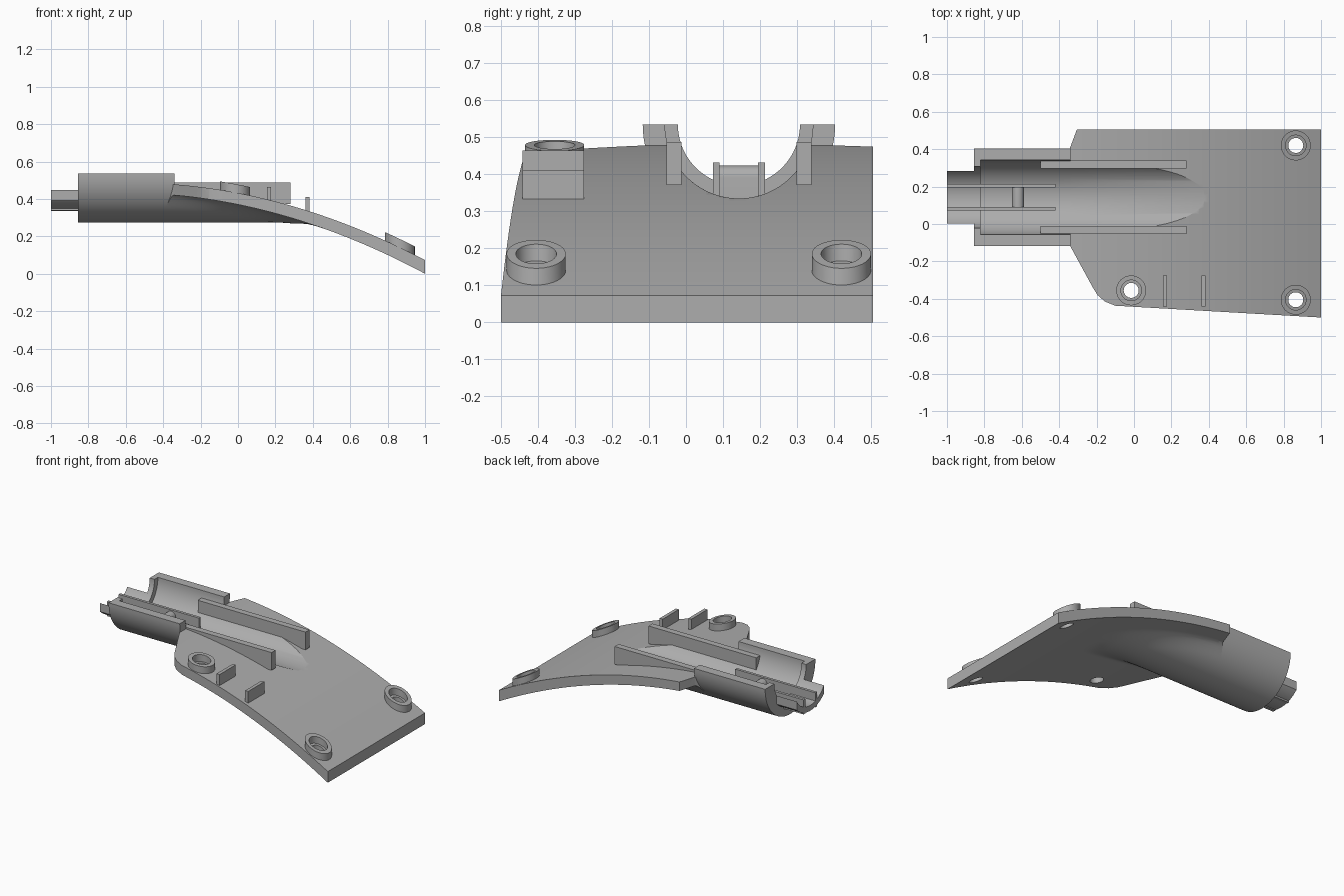
import bpy, bmesh
from math import sin, cos, asin, sqrt, pi

cube = bpy.data.objects.get("Cube")
if cube:
    bpy.data.objects.remove(cube, do_unlink=True)

grey = bpy.data.materials.new("plain grey")
grey.use_nodes = True
grey.diffuse_color = (0.42, 0.42, 0.42, 1)
grey.node_tree.nodes["Principled BSDF"].inputs["Base Color"].default_value = grey.diffuse_color

AXIS_Y, AXIS_Z = 0.143, 0.535      # tube axis, running along x
BORE, OUTER = 0.2, 0.26


def loft(name, rings, cyclic=False):
    """Skin equal-length closed sections, capping the ends unless cyclic."""
    bm = bmesh.new()
    loops = [[bm.verts.new(p) for p in ring] for ring in rings]
    n = len(loops[0])
    pairs = list(zip(loops, loops[1:])) + ([(loops[-1], loops[0])] if cyclic else [])
    for a, b in pairs:
        for i in range(n):
            j = (i + 1) % n
            bm.faces.new((a[i], a[j], b[j], b[i]))
    if not cyclic:
        bm.faces.new(loops[0][::-1])
        bm.faces.new(loops[-1])
    bmesh.ops.recalc_face_normals(bm, faces=bm.faces)
    mesh = bpy.data.meshes.new(name)
    bm.to_mesh(mesh)
    bm.free()
    mesh.materials.append(grey)
    obj = bpy.data.objects.new(name, mesh)
    bpy.context.collection.objects.link(obj)
    return obj


def activate(obj):
    bpy.ops.object.select_all(action='DESELECT')
    obj.select_set(True)
    bpy.context.view_layer.objects.active = obj


def smooth(obj):
    activate(obj)
    bpy.ops.object.shade_smooth_by_angle(angle=0.5)


def boolean(obj, cutter, operation):
    cutter.hide_render = True
    mod = obj.modifiers.new("cut", 'BOOLEAN')
    mod.object, mod.operation, mod.solver = cutter, operation, 'EXACT'
    activate(obj)
    bpy.ops.object.modifier_apply(modifier=mod.name)
    bpy.data.objects.remove(cutter, do_unlink=True)


def box(name, x0, x1, y0, y1, z0, z1):
    return loft(name, [[(x, y0, z0), (x, y1, z0), (x, y1, z1), (x, y0, z1)] for x in (x0, x1)])


def trough(name, x0, x1, r0, r1, reach=1.0, steps=40):
    """Lower part of a tube, clipped at a sideways reach from its axis."""
    a0, a1 = (asin(min(1, reach / r)) for r in (r0, r1))
    rings = []
    for i in range(steps + 1):
        t = 2 * i / steps - 1
        inner = (AXIS_Y + r0 * sin(t * a0), AXIS_Z - r0 * cos(t * a0))
        outer = (AXIS_Y + r1 * sin(t * a1), AXIS_Z - r1 * cos(t * a1))
        rings.append([(x0, *inner), (x1, *inner), (x1, *outer), (x0, *outer)])
    smooth(loft(name, rings))


def plate_top(x):
    u = x + 0.34
    return 0.478 - 0.08 * u - 0.166 * u * u


def plate_under(x, y):
    """Underside of the plate blended into the round belly of the tube."""
    flat = plate_top(x) - 0.058 - 0.011 * (x + 0.34)
    belly = AXIS_Z - sqrt(max(0, OUTER ** 2 - (y - AXIS_Y) ** 2))
    k = 0.06
    h = max(k - abs(flat - belly), 0) / k
    if x > 0.3:
        h *= max(0, 1 - (x - 0.3) / 0.2)
    return min(flat, belly) - h * h * k / 4


def cylinder(name, points):
    return loft(name, points)


# Curved plate with belly
NX, NY = 56, 84
ys = [-0.52 + 1.025 * j / NY for j in range(NY + 1)]
sections = []
for i in range(NX + 1):
    x = -0.4 + 1.4 * i / NX
    sections.append([(x, y, plate_under(x, y)) for y in ys]
                    + [(x, y, plate_top(x)) for y in reversed(ys)])
plate = loft("curved_plate", sections)

# Trim the plate to its outline
outline = [(-0.385, -0.05), (-0.34, -0.12), (-0.22, -0.34), (-0.195, -0.38), (-0.155, -0.415),
           (-0.1, -0.437), (1, -0.5), (1.1, -0.505), (1.1, 0.6), (-0.27, 0.6),
           (-0.345, 0.4), (-0.385, 0.33)]
boolean(plate, loft("outline_cutter", [[(x, y, z) for x, y in outline] for z in (-0.3, 0.8)]),
        'INTERSECT')

# Channel through the plate
turn = [2 * pi * (i + 0.5) / 80 for i in range(80)]
boolean(plate, loft("channel_cutter", [[(x, AXIS_Y + BORE * sin(a), AXIS_Z + BORE * cos(a))
                                        for a in turn] for x in (-0.6, 0.7)]), 'DIFFERENCE')

# Screw holes with raised rims that follow the plate slope
circle = [2 * pi * i / 40 for i in range(40)]
rim = [(0.055, -0.02), (0.08, -0.02), (0.08, 0.045), (0.055, 0.045)]
bosses = {"back_left": (0.865, 0.42), "front_left": (0.865, -0.405), "front_right": (-0.015, -0.355)}
for label, (cx, cy) in bosses.items():
    boolean(plate, loft("hole_cutter", [[(cx + 0.04 * cos(a), cy + 0.04 * sin(a), z)
                                         for a in circle] for z in (-0.3, 0.8)]), 'DIFFERENCE')
    smooth(loft(label + "_screw_rim", [[(cx + r * cos(a), cy + r * sin(a),
                                         plate_top(cx + r * cos(a)) + h) for r, h in rim]
                                       for a in circle], cyclic=True))
smooth(plate)

# Half tube, end lip and spout
trough("half_tube", -0.855, -0.34, BORE, OUTER)
trough("end_lip", -0.855, -0.82, 0.165, BORE + 0.005)
trough("spout", -1.0, -0.82, 0.165, BORE, reach=0.14)

# Mirrored guide walls beside the channel and thin rails inside it
for label, s in (("back", 1), ("front", -1)):
    for part, x0, x1, near, far, z0, z1 in (("guide_wall", -0.5, 0.28, 0.155, 0.196, 0.372, 0.488),
                                            ("inner_rail", -1.0, -0.42, 0.052, 0.07, 0.337, 0.432)):
        y0, y1 = sorted((AXIS_Y + s * near, AXIS_Y + s * far))
        box(label + "_" + part, x0, x1, y0, y1, z0, z1)

# Round-topped cross bar between the rails
arch = [pi * i / 16 for i in range(17)]
bar = [(-0.62 + 0.032 * cos(a), 0.392 + 0.032 * sin(a)) for a in arch] + [(-0.652, 0.33), (-0.588, 0.33)]
smooth(loft("cross_bar", [[(x, y, z) for x, z in bar] for y in (AXIS_Y - 0.053, AXIS_Y + 0.053)]))

# Upright tabs on the plate
for label, x, top in (("right", 0.165, 0.465), ("left", 0.372, 0.41)):
    box(label + "_tab", x - 0.011, x + 0.011, -0.442, -0.275, plate_top(x) - 0.03, top)
